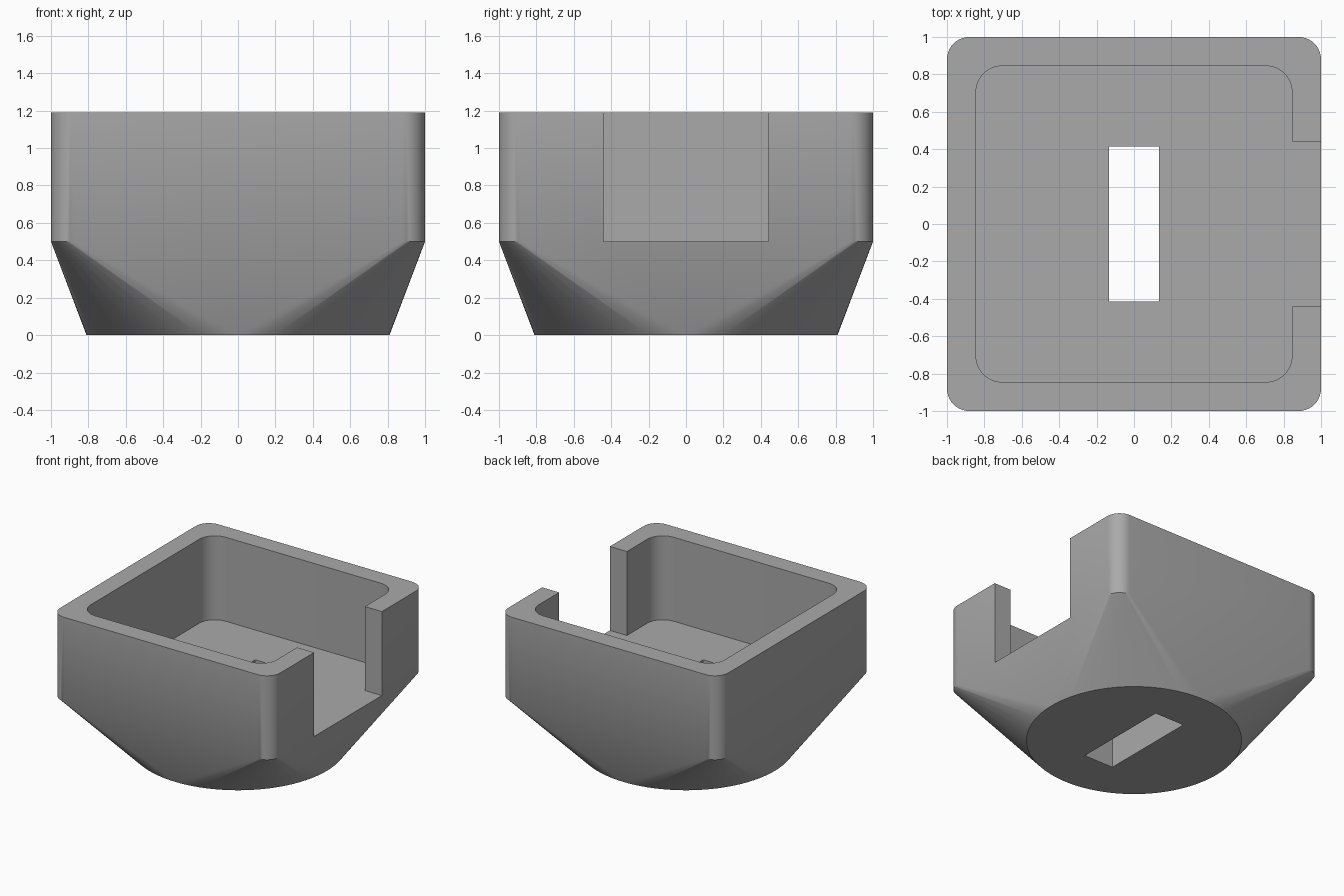
import bpy, bmesh
from math import cos, sin, pi, radians

if "Cube" in bpy.data.objects:
    bpy.data.objects.remove(bpy.data.objects["Cube"], do_unlink=True)

HEIGHT, FLOOR = 1.19, 0.5

grey = bpy.data.materials.new("plain_grey")
grey.use_nodes = True
grey.diffuse_color = (0.4, 0.4, 0.4, 1)
grey.node_tree.nodes["Principled BSDF"].inputs["Base Color"].default_value = grey.diffuse_color


def rounded_square(half, radius, steps=10):
    """Counter-clockwise outline starting at the +x, +y corner."""
    points = []
    for corner, (sx, sy) in enumerate([(1, 1), (-1, 1), (-1, -1), (1, -1)]):
        for i in range(steps + 1):
            a = (corner + i / steps) * pi / 2
            points.append((sx * (half - radius) + radius * cos(a),
                           sy * (half - radius) + radius * sin(a)))
    return points


def make_object(name, bm):
    bmesh.ops.recalc_face_normals(bm, faces=bm.faces)
    mesh = bpy.data.meshes.new(name)
    bm.to_mesh(mesh)
    bm.free()
    mesh.materials.append(grey)
    obj = bpy.data.objects.new(name, mesh)
    bpy.context.collection.objects.link(obj)
    return obj


def prism(name, outline, z0, z1):
    bm = bmesh.new()
    face = bm.faces.new([bm.verts.new((x, y, z0)) for x, y in outline])
    top = bmesh.ops.extrude_face_region(bm, geom=[face])["geom"]
    bmesh.ops.translate(bm, vec=(0, 0, z1 - z0),
                        verts=[v for v in top if isinstance(v, bmesh.types.BMVert)])
    return make_object(name, bm)


# Body: round foot blended into a rounded square box
bm = bmesh.new()
bmesh.ops.create_circle(bm, segments=128, radius=0.81)
for z in (FLOOR, HEIGHT):
    for x, y in rounded_square(1, 0.12):
        bm.verts.new((x, y, z))
bmesh.ops.convex_hull(bm, input=bm.verts[:])
bmesh.ops.dissolve_limit(bm, angle_limit=radians(0.3), verts=bm.verts[:], edges=bm.edges[:])
body = make_object("open_box", bm)

# Pocket with a side doorway on +x, and a slot through the floor
doorway = [(0.845, -0.44), (1.2, -0.44), (1.2, 0.44), (0.845, 0.44)]
pocket = prism("pocket_cutter", rounded_square(0.845, 0.14) + doorway, FLOOR, HEIGHT + 0.2)
slot = prism("slot_cutter", [(-0.135, -0.415), (0.135, -0.415), (0.135, 0.415), (-0.135, 0.415)],
             -0.2, FLOOR + 0.2)
for cutter in (pocket, slot):
    cutter.hide_render = True
    cut = body.modifiers.new(cutter.name, "BOOLEAN")
    cut.operation, cut.solver, cut.object = "DIFFERENCE", "EXACT", cutter

# Apply the cuts and drop the cutters
bpy.ops.object.select_all(action="DESELECT")
body.select_set(True)
bpy.context.view_layer.objects.active = body
for cutter in (pocket, slot):
    bpy.ops.object.modifier_apply(modifier=cutter.name)
    bpy.data.objects.remove(cutter, do_unlink=True)

bpy.ops.object.shade_smooth_by_angle(angle=radians(30))
